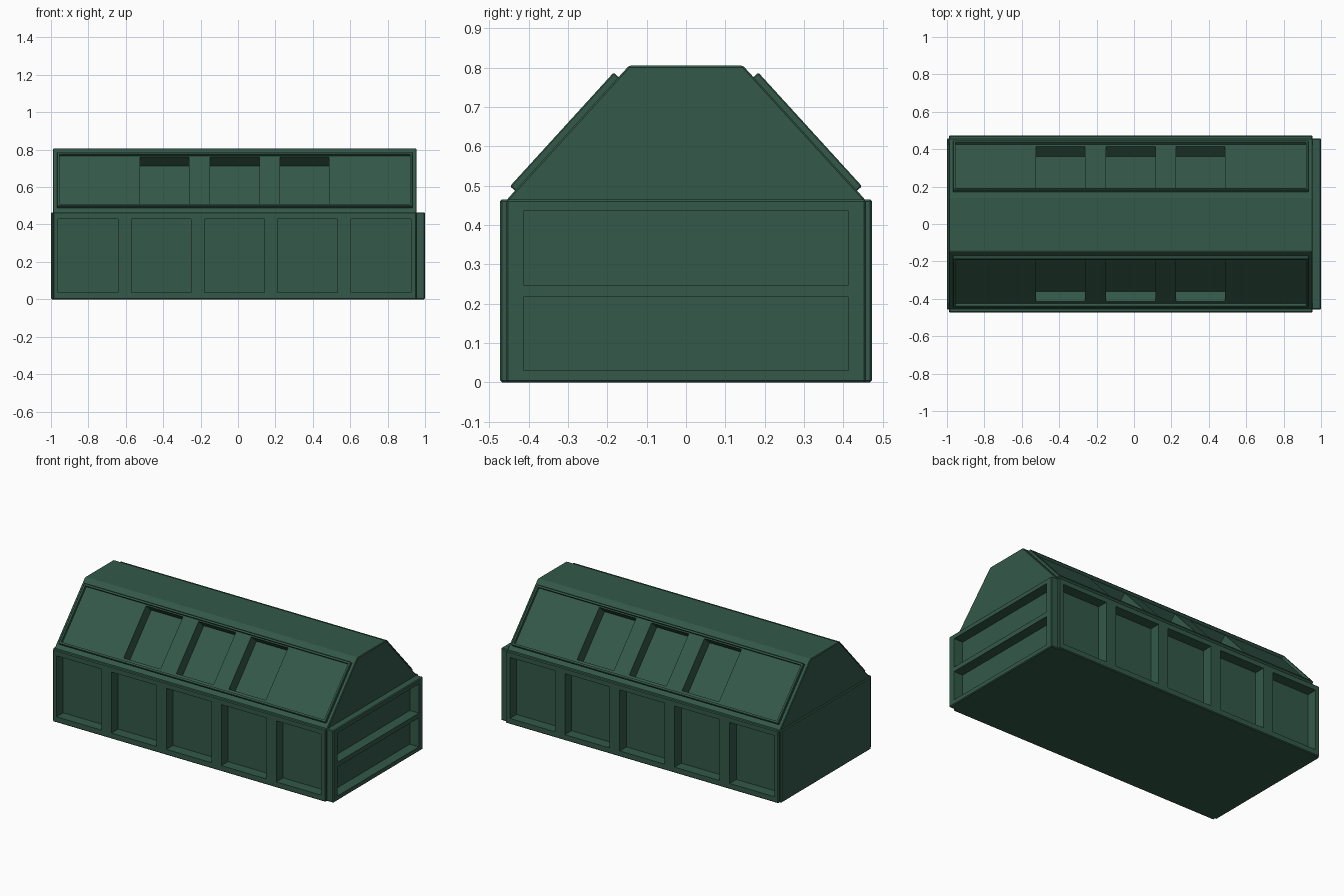
import bpy, bmesh, math
from mathutils import Matrix, Vector

if "Cube" in bpy.data.objects:
    bpy.data.objects.remove(bpy.data.objects["Cube"])

green = bpy.data.materials.new("dark green paint")
green.diffuse_color = (0.033, 0.098, 0.066, 1)
green.use_nodes = True
green.node_tree.nodes["Principled BSDF"].inputs["Base Color"].default_value = green.diffuse_color


def finish(name, bm):
    bmesh.ops.recalc_face_normals(bm, faces=bm.faces)
    me = bpy.data.meshes.new(name)
    bm.to_mesh(me)
    bm.free()
    me.materials.append(green)
    ob = bpy.data.objects.new(name, me)
    bpy.context.collection.objects.link(ob)
    return ob


def boxes(name, ranges, mat=Matrix()):
    """One object of boxes, each given as (x0, x1, y0, y1, z0, z1)."""
    bm = bmesh.new()
    for x0, x1, y0, y1, z0, z1 in ranges:
        m = (mat @ Matrix.Translation(((x0 + x1) / 2, (y0 + y1) / 2, (z0 + z1) / 2))
             @ Matrix.Diagonal((x1 - x0, y1 - y0, z1 - z0, 1)))
        bmesh.ops.create_cube(bm, size=1, matrix=m)
    return finish(name, bm)


def apply(ob, mod):
    bpy.context.view_layer.objects.active = ob
    bpy.ops.object.modifier_apply(modifier=mod.name)


def bevel(ob, width):
    m = ob.modifiers.new("bevel", 'BEVEL')
    m.width, m.segments = width, 1
    apply(ob, m)


def cut(ob, cutters):
    for c in cutters:
        m = ob.modifiers.new("cut", 'BOOLEAN')
        m.operation, m.solver, m.object = 'DIFFERENCE', 'EXACT', c
        apply(ob, m)


X0, X1 = -0.99, 0.955            # core length
EAVE, TOP = (0.455, 0.465), (0.145, 0.805)
HATCH_X = [(-0.525, -0.262), (-0.15, 0.115), (0.225, 0.487)]
up = Vector((0, EAVE[0] - TOP[0], TOP[1] - EAVE[1])).normalized()
out = Vector((0, -up.z, up.y))


def slope_matrix(side):
    """Axes along x, up the roof slope, and out of it (side -1 front, 1 back)."""
    m = Matrix(((1, 0, 0, 0), (0, up.y, out.y, -EAVE[0]), (0, up.z, out.z, EAVE[1]), (0, 0, 0, 1)))
    return Matrix.Diagonal((1, -side, 1, 1)) @ m


# main hull with sloped roof
bm = bmesh.new()
prof = [(-EAVE[0], 0), (-EAVE[0], EAVE[1]), (-TOP[0], TOP[1]),
        (TOP[0], TOP[1]), (EAVE[0], EAVE[1]), (EAVE[0], 0)]
face = bm.faces.new([bm.verts.new((X0, y, z)) for y, z in prof])
ext = bmesh.ops.extrude_face_region(bm, geom=[face])["geom"]
bmesh.ops.translate(bm, vec=(X1 - X0, 0, 0), verts=[v for v in ext if isinstance(v, bmesh.types.BMVert)])
hull = finish("hull", bm)
bevel(hull, 0.004)

# cutters: side recesses, end recesses, roof hatches
end_cut = boxes("end_cutter", [(0.935, 1.1, -0.413, 0.413, a, b) for a, b in ((0.03, 0.217), (0.247, 0.435))])
cutters = [end_cut]
side_cuts = {}
for s in (-1, 1):
    ys = sorted((s * 0.405, s * 0.6))
    c = boxes("side_cutter", [(-0.962 + 0.3915 * i, -0.642 + 0.3915 * i, ys[0], ys[1], 0.037, 0.43)
                              for i in range(5)])
    side_cuts[s] = c
    h = boxes("hatch_cutter", [(a, b, 0.061, 0.399, -0.072, 0.1) for a, b in HATCH_X], slope_matrix(s))
    cutters += [c, h]
cut(hull, cutters)

# ribbed side walls and raised roof rims
for s, label in ((-1, "front"), (1, "back")):
    ys = sorted((s * 0.44, s * 0.473))
    wall = boxes(label + "_side_wall", [(X0, X1, ys[0], ys[1], 0, 0.465)])
    bevel(wall, 0.005)
    cut(wall, [side_cuts[s]])
    rim = boxes(label + "_roof_rim", [(-0.968, 0.934, 0.03, 0.421, -0.006, 0.017)], slope_matrix(s))
    bevel(rim, 0.003)
    hole = boxes("rim_cutter", [(-0.954, 0.920, 0.044, 0.407, -0.1, 0.1)], slope_matrix(s))
    cut(rim, [hole])
    cutters.append(hole)

# end walls: recessed door on the right, plain plate on the left
door = boxes("right_end_wall", [(0.94, 1.0, -0.457, 0.457, 0, 0.465)])
bevel(door, 0.005)
cut(door, [end_cut])
plate = boxes("left_end_wall", [(-1.0, -0.96, -0.457, 0.457, 0, 0.465)])
bevel(plate, 0.005)
cut(plate, [side_cuts[-1], side_cuts[1]])

for c in cutters:
    bpy.data.objects.remove(c, do_unlink=True)
